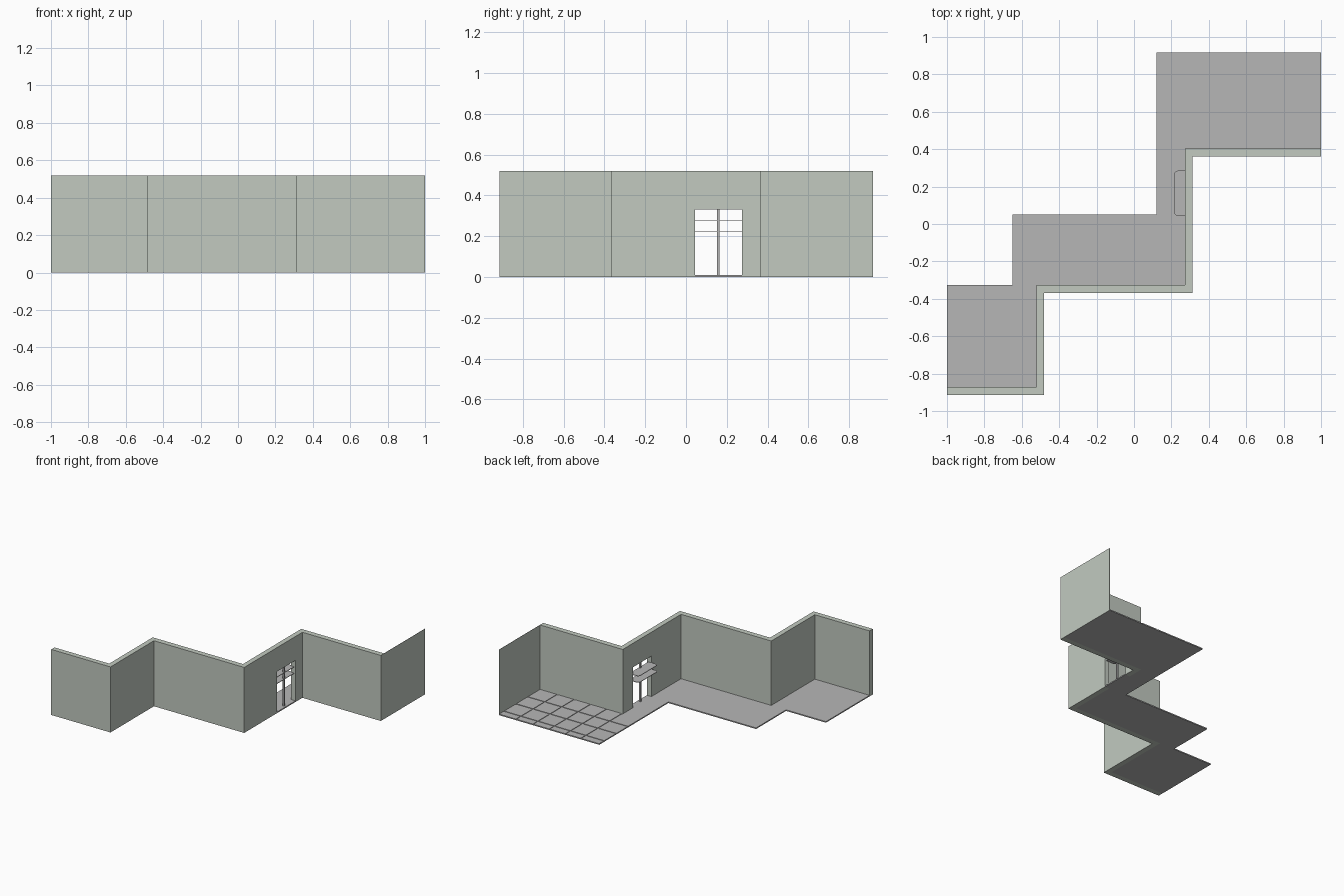
import bpy, bmesh, math

if "Cube" in bpy.data.objects:
    bpy.data.objects.remove(bpy.data.objects["Cube"])


def material(name, rgb):
    m = bpy.data.materials.new(name)
    m.diffuse_color = (*rgb, 1)
    m.use_nodes = True
    m.node_tree.nodes["Principled BSDF"].inputs["Base Color"].default_value = m.diffuse_color
    return m


GREEN = material("pale_green_wall", (0.54, 0.59, 0.53))
GREY = material("light_grey", (0.47, 0.47, 0.47))


def add_prism(bm, outline, z0, z1):
    """Extrude a plan outline (counter-clockwise) from z0 to z1."""
    f = bm.faces.new([bm.verts.new((x, y, z0)) for x, y in outline])
    ext = bmesh.ops.extrude_face_region(bm, geom=[f], use_keep_orig=True)
    vs = [g for g in ext["geom"] if isinstance(g, bmesh.types.BMVert)]
    bmesh.ops.translate(bm, verts=vs, vec=(0, 0, z1 - z0))


def rect(x0, x1, y0, y1):
    return [(x0, y0), (x1, y0), (x1, y1), (x0, y1)]


def make(name, mat, prisms):
    bm = bmesh.new()
    for p in prisms:
        add_prism(bm, *p)
    bmesh.ops.recalc_face_normals(bm, faces=bm.faces)
    me = bpy.data.meshes.new(name)
    bm.to_mesh(me)
    bm.free()
    me.materials.append(mat)
    ob = bpy.data.objects.new(name, me)
    bpy.context.collection.objects.link(ob)
    return ob


H = 0.52
outer = [(-1, -0.913), (-0.48, -0.913), (-0.48, -0.368), (0.312, -0.368),
         (0.312, 0.362), (1, 0.362)]
inner = [(-1, -0.872), (-0.52, -0.872), (-0.52, -0.326), (0.272, -0.326),
         (0.272, 0.404), (1, 0.404)]

# Stepped wall with a doorway cut through it
wall = make("stepped_wall", GREEN, [(outer + inner[::-1], 0, H)])
cutter = make("doorway_cutter", GREEN, [(rect(0.2, 0.4, 0.045, 0.275), -0.1, 0.33)])
cutter.hide_render = True
mod = wall.modifiers.new("doorway", "BOOLEAN")
mod.operation = "DIFFERENCE"
mod.solver = "EXACT"
mod.object = cutter
bpy.context.view_layer.update()
cut = bpy.data.meshes.new_from_object(
    wall.evaluated_get(bpy.context.evaluated_depsgraph_get()))
wall.modifiers.clear()
wall.data = cut
bpy.data.objects.remove(cutter)

# Paper-thin end wall on the right
make("thin_end_wall", GREEN, [(rect(0.998, 1, 0.404, 0.917), 0, H)])

# Floor base following the rooms
floor = inner[:5] + [(0.998, 0.404), (0.998, 0.917), (0.12, 0.917), (0.12, 0.05),
                     (-0.65, 0.05), (-0.65, -0.326), (-1, -0.326)]
make("floor_base", GREY, [(floor, 0, 0.005)])

# Plain floor covering of the two front rooms and the passage
plain = inner[:5] + [(0.272, 0.555), (0.12, 0.555), (0.12, 0.05),
                     (-0.65, 0.05), (-0.65, -0.326), (-1, -0.326)]
make("plain_floor", GREY, [(plain, 0.005, 0.009)])

# Paving tiles of the back room, with narrow gaps
xs = [0.115, 0.277, 0.412, 0.553, 0.697, 0.846, 1.003]
ys = [0.399, 0.56, 0.707, 0.858, 0.922]
g = 0.005
tiles = [(rect(xs[i] + g, xs[i + 1] - g, ys[j] + g, ys[j + 1] - g), 0.005, 0.009)
         for i in range(6) for j in range(4) if (i, j) != (0, 0)]
make("floor_tiles", GREY, tiles)

# Doorway sill, centre post and two rounded shelves
make("door_sill", GREY, [(rect(0.272, 0.312, 0.045, 0.275), 0, 0.009)])
make("centre_post", GREY, [(rect(0.286, 0.298, 0.152, 0.165), 0.009, 0.33)])


def shelf_outline(x0, x1, y0, y1, r, n=5):
    pts = [(x1, y0), (x1, y1)]
    for cy, a0 in ((y1 - r, 90), (y0 + r, 180)):
        for k in range(n + 1):
            a = math.radians(a0 + 90 * k / n)
            pts.append((x0 + r + r * math.cos(a), cy + r * math.sin(a)))
    return pts


for name, z in (("upper_shelf", 0.275), ("lower_shelf", 0.224)):
    make(name, GREY, [(shelf_outline(0.215, 0.30, 0.043, 0.285, 0.02), z - 0.002, z + 0.002)])
